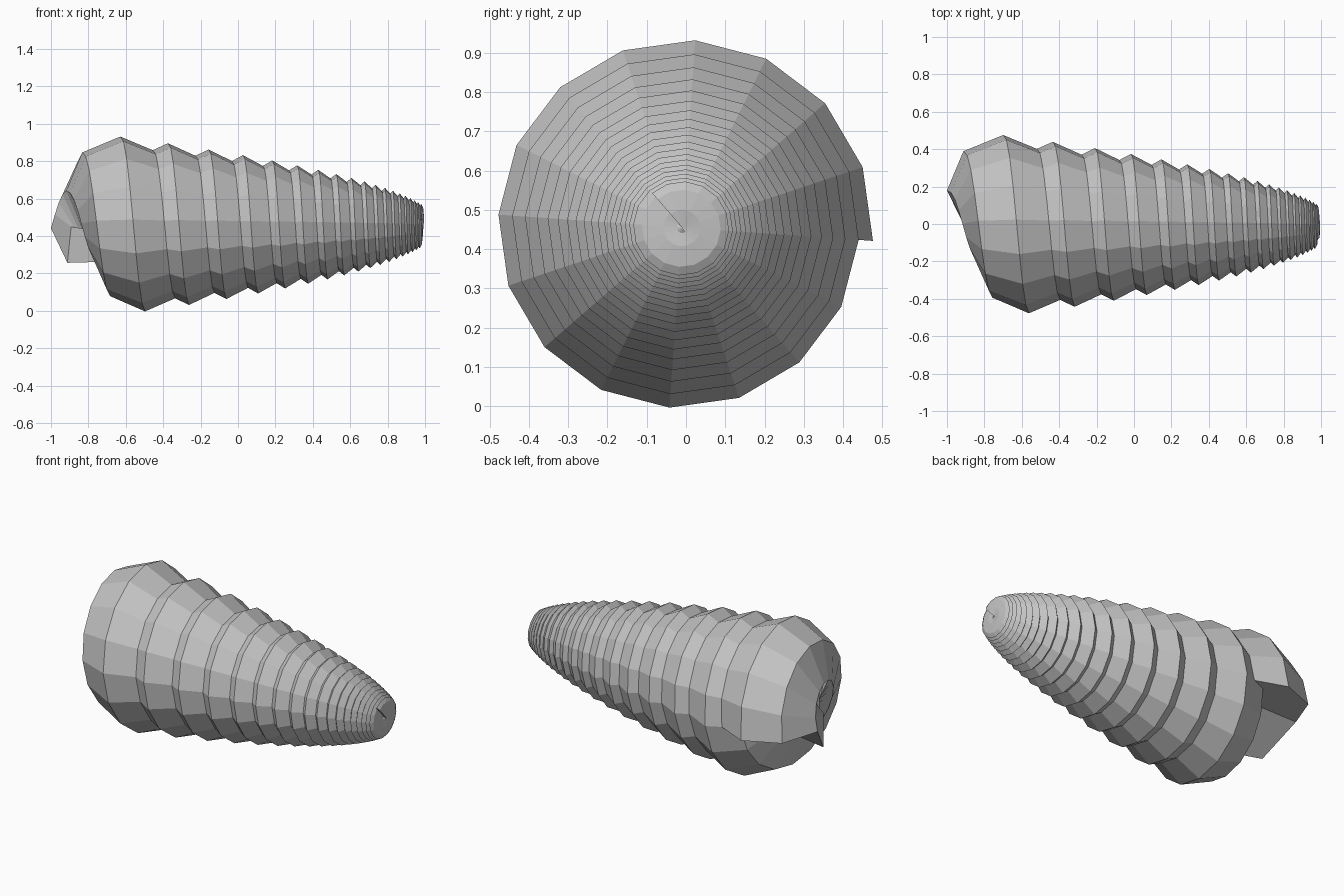
import bpy, bmesh, math

cube = bpy.data.objects.get("Cube")
if cube:
    bpy.data.objects.remove(cube, do_unlink=True)

grey = bpy.data.materials.new("shell_grey")
grey.use_nodes = True
colour = (0.55, 0.55, 0.55, 1)
grey.diffuse_color = colour
grey.node_tree.nodes["Principled BSDF"].inputs["Base Color"].default_value = colour

SIDES, STEPS, PER_TURN = 8, 294, 16
AXIS_Y, AXIS_Z = -0.01, 0.455
TIP_X = 1.07              # point the coil shrinks towards
LENGTH_RATIO = 0.85       # shrink along the axis per turn
RADIUS_RATIO = 0.925      # shrink across the axis per turn
START = math.radians(-4)


def coil_point(step, side):
    """Corner of the octagonal tube section after a number of steps."""
    turn = step / PER_TURN
    a = math.tau * side / SIDES
    x = TIP_X + (-1.77 - 0.3 * math.sin(a)) * LENGTH_RATIO ** turn
    r = (0.19 + 0.297 * math.cos(a)) * RADIUS_RATIO ** turn
    angle = START + math.tau * turn
    return [x, AXIS_Y + r * math.cos(angle), AXIS_Z + r * math.sin(angle)]


# Coiled tube, tapering towards +x
bm = bmesh.new()
rings = []
for step in range(STEPS + 1):
    ring = []
    for side in range(SIDES):
        p = coil_point(step, side)
        # The inner lip of the mouth hangs down
        if step == 0 and side in (3, 4, 5):
            p[1] += 0.03
            p[2] -= 0.2
        ring.append(bm.verts.new(p))
    rings.append(ring)

for a, b in zip(rings, rings[1:]):
    for i in range(SIDES):
        j = (i + 1) % SIDES
        bm.faces.new((a[i], a[j], b[j], b[i]))

# Mouth closed as an outer plate and a folded inner lip, tip closed flat
first = rings[0]
bm.faces.new([first[i] for i in (6, 7, 0, 1, 2)])
bm.faces.new([first[i] for i in (2, 3, 4, 5, 6)])
bm.faces.new(rings[-1])
bmesh.ops.recalc_face_normals(bm, faces=bm.faces[:])

mesh = bpy.data.meshes.new("spiral_shell")
bm.to_mesh(mesh)
bm.free()
mesh.materials.append(grey)
shell = bpy.data.objects.new("spiral_shell", mesh)
bpy.context.collection.objects.link(shell)
